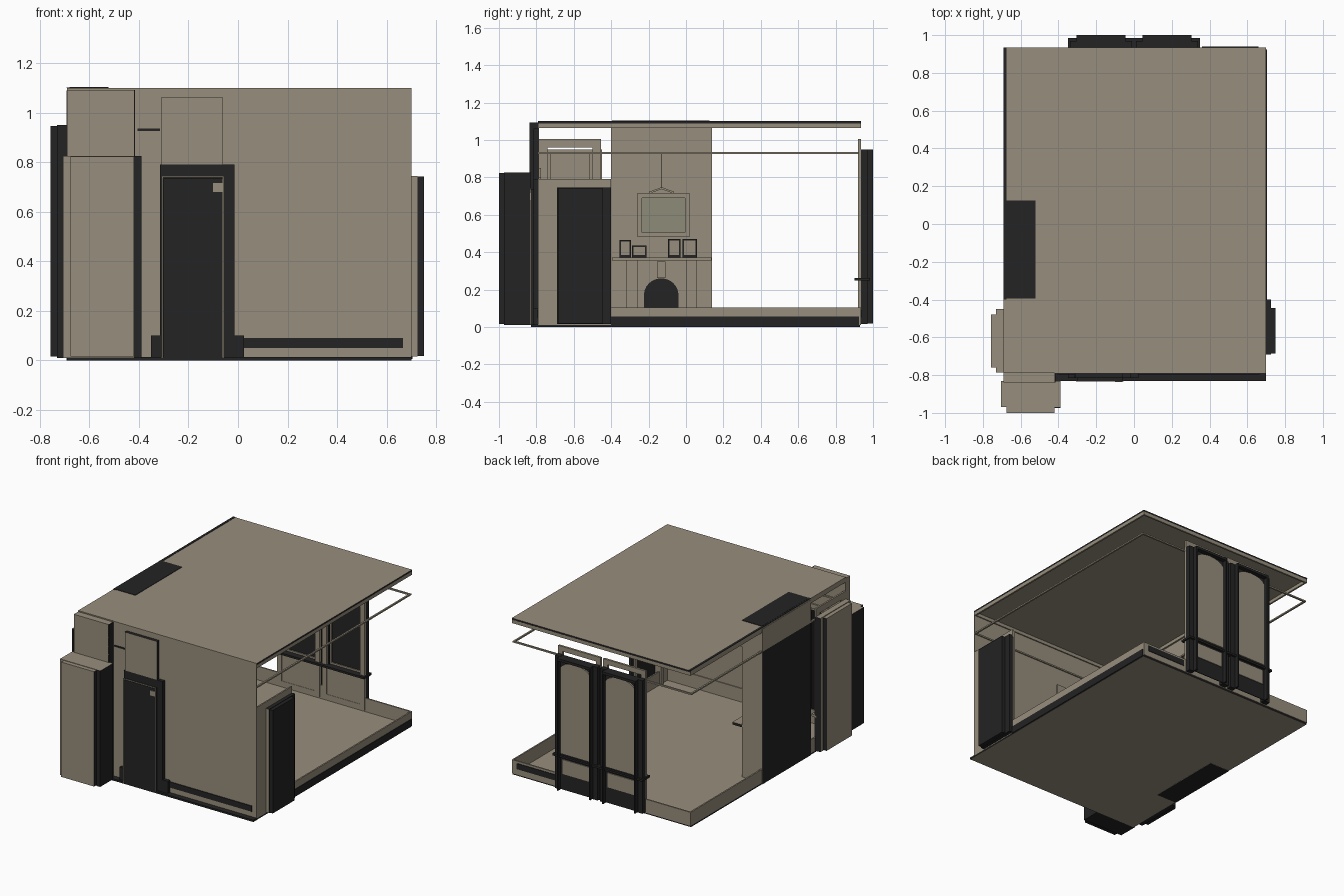
import bpy, bmesh, math
from mathutils import Vector

if "Cube" in bpy.data.objects:
    bpy.data.objects.remove(bpy.data.objects["Cube"])


def material(name, rgb):
    m = bpy.data.materials.new(name)
    m.diffuse_color = (*rgb, 1)
    m.use_nodes = True
    m.node_tree.nodes["Principled BSDF"].inputs["Base Color"].default_value = m.diffuse_color
    return m


TAN = material("warm_taupe", (0.31, 0.27, 0.205))
DARK = material("charcoal", (0.017, 0.017, 0.017))
SAGE = material("canvas_sage", (0.27, 0.26, 0.19))
DIRS = {"+x": (1, 0, 0), "-x": (-1, 0, 0), "+y": (0, 1, 0),
        "-y": (0, -1, 0), "+z": (0, 0, 1), "-z": (0, 0, -1)}


def finish(name, bm, mats):
    mesh = bpy.data.meshes.new(name)
    bm.to_mesh(mesh)
    bm.free()
    for m in mats:
        mesh.materials.append(m)
    ob = bpy.data.objects.new(name, mesh)
    bpy.context.collection.objects.link(ob)
    return ob


def box(name, x, y, z, mat=TAN, other="", omit="", second=DARK):
    """Box from ranges; 'other' sides get the second colour, 'omit' sides stay open."""
    bm = bmesh.new()
    bmesh.ops.create_cube(bm, size=1)
    for v in bm.verts:
        v.co = Vector([(r[0] + r[1]) / 2 + c * (r[1] - r[0]) for c, r in zip(v.co, (x, y, z))])
    bm.normal_update()
    drop = []
    for f in bm.faces:
        key = next(k for k, d in DIRS.items() if f.normal.dot(Vector(d)) > 0.9)
        f.material_index = int(key in other.split())
        if key in omit.split():
            drop.append(f)
    bmesh.ops.delete(bm, geom=drop, context="FACES")
    return finish(name, bm, [mat, second])


def arch(name, axis, at, depth, u, z0, spring, top, mat):
    """Plate with a curved top, facing along axis x or y."""
    pts = [(u[0], z0), (u[1], z0)]
    mid, half = (u[0] + u[1]) / 2, (u[1] - u[0]) / 2
    for i in range(13):
        a = math.pi * i / 12
        pts.append((mid + half * math.cos(a), spring + (top - spring) * math.sin(a)))
    bm = bmesh.new()
    place = (lambda p: (at, p[0], p[1])) if axis == "x" else (lambda p: (p[0], at, p[1]))
    face = bm.faces.new([bm.verts.new(place(p)) for p in pts])
    new = bmesh.ops.extrude_face_region(bm, geom=[face])["geom"]
    step = Vector((depth, 0, 0)) if axis == "x" else Vector((0, depth, 0))
    bmesh.ops.translate(bm, vec=step, verts=[g for g in new if isinstance(g, bmesh.types.BMVert)])
    bmesh.ops.recalc_face_normals(bm, faces=bm.faces)
    return finish(name, bm, [mat])


def frame(name, axis, at, u, z, w, mat=TAN, bottom=True):
    """Four trim strips; at is the depth range along axis."""
    bars = [((u[0], u[0] + w), z), ((u[1] - w, u[1]), z),
            ((u[0] + w, u[1] - w), (z[1] - w, z[1]))]
    if bottom:
        bars.append(((u[0] + w, u[1] - w), (z[0], z[0] + w)))
    for i, (a, h) in enumerate(bars):
        if axis == "x":
            box(f"{name}_{i}", at, a, h, mat)
        else:
            box(f"{name}_{i}", a, at, h, mat)


X, Y = (-0.69, 0.70), (-0.79, 0.935)

# Floor and ceiling
box("floor_slab", X, (-0.83, 0.93), (0, 0.01), TAN, "+x -x -y +y")
box("floor_front_edge", (-0.42, 0.70), (-0.83, -0.792), (0.01, 0.013), DARK)
box("ceiling", X, Y, (1.088, 1.10), TAN, "+x +y")
box("ceiling_side_strip", (-0.692, -0.675), (-0.40, 0.935), (1.099, 1.102), DARK)

# Cornice, picture rail and skirting run round the room
for n, z, t, ys in (("cornice", (1.065, 1.089), 0.012, Y),
                    ("picture_rail", (0.925, 0.935), 0.012, (-0.78, 0.925)),
                    ("skirting", (0.01, 0.105), 0.01, Y)):
    box(n + "_left", (X[0], X[0] + t), ys, z)
    box(n + "_right", (X[1] - t, X[1]), ys, z)
    box(n + "_back", X, (ys[1] - t, ys[1]), z)
    box(n + "_front", X, (-0.79, -0.79 + t), z)
box("skirting_right_base", (0.70, 0.704), (-0.40, 0.925), (0.005, 0.055), DARK)
box("skirting_back_slot", (0.36, 0.66), (0.935, 0.939), (0.05, 0.09), DARK)
box("skirting_front_slot", (0.0, 0.665), (-0.797, -0.79), (0.05, 0.09), DARK)

# Front wall with an opening for the bay
box("front_wall", (-0.42, 0.70), (-0.792, -0.786), (0.01, 1.10))
box("front_wall_over_bay", (-0.69, -0.42), (-0.838, -0.786), (0.80, 1.092), TAN, "+x")
box("front_wall_bay_jamb", (-0.425, -0.415), (-0.838, -0.786), (0.01, 1.092), DARK)
box("rail_end", (-0.405, -0.315), (-0.797, -0.79), (0.925, 0.935), DARK)

# Front bay: stepped shell, open to the room
box("front_bay_collar", (-0.705, -0.39), (-0.97, -0.83), (0.01, 0.825), TAN, "+x -x -z", "+y")
box("front_bay_panel", (-0.675, -0.42), (-1.0, -0.97), (0.015, 0.822), TAN, "+x -x -z", "+y")
box("front_bay_edge", (-0.42, -0.39), (-0.974, -0.97), (0.01, 0.825), DARK)
frame("front_bay_trim", "y", (-0.785, -0.775), (-0.68, -0.39), (0.01, 0.85), 0.03, TAN, False)

# Front door
box("front_door_frame", (-0.315, -0.015), (-0.815, -0.792), (0.01, 0.79), DARK)
box("front_door_leaf", (-0.30, -0.06), (-0.832, -0.815), (0.01, 0.735), DARK)
frame("front_door_bead", "y", (-0.835, -0.83), (-0.308, -0.056), (0.012, 0.744), 0.006, TAN, False)
box("front_door_catch", (-0.10, -0.062), (-0.836, -0.832), (0.68, 0.715))
box("front_door_header", (-0.31, -0.06), (-0.815, -0.79), (0.79, 1.06), TAN, "+x -x +z")
for i, x in enumerate((-0.35, -0.015)):
    box(f"front_door_block_{i}", (x, x + 0.04), (-0.815, -0.79), (0.012, 0.10), DARK)
frame("front_door_inner_trim", "y", (-0.786, -0.775), (-0.34, 0.0), (0.01, 0.80), 0.035, TAN, False)

# Left bay: stepped shell with inner trim
box("left_bay_collar", (-0.73, -0.69), (-0.785, -0.45), (0.01, 0.95), TAN, "-y +y -z", "+x")
box("left_bay_panel", (-0.757, -0.73), (-0.76, -0.48), (0.015, 0.945), TAN, "-y +y -z", "+x")
frame("left_bay_trim", "x", (-0.692, -0.68), (-0.785, -0.455), (0.01, 1.005), 0.045)
box("left_bay_apron", (-0.692, -0.682), (-0.74, -0.50), (0.05, 0.25))
box("left_bay_sill", (-0.70, -0.66), (-0.785, -0.45), (0.245, 0.262))
frame("left_bay_sash", "x", (-0.71, -0.70), (-0.74, -0.50), (0.262, 0.95), 0.015)

# Right wall piece and its door
box("right_wall_strip", (0.69, 0.70), (-0.79, -0.69), (0.01, 0.79))
box("right_wall_header", (0.69, 0.70), (-0.69, -0.40), (0.735, 0.79))
box("right_door_shell", (0.70, 0.725), (-0.69, -0.40), (0.015, 0.745), TAN, "+x +y +z -z", "-x")
box("right_door_panel", (0.725, 0.75), (-0.685, -0.445), (0.018, 0.742), DARK, "", "-x")
frame("right_door_inner_trim", "x", (0.678, 0.69), (-0.72, -0.40), (0.01, 0.78), 0.03, TAN, False)

# Two back windows, mirrored
for side, s in (("left", -1), ("right", 1)):
    def span(a, b):
        return tuple(sorted((s * a, s * b)))
    n = side + "_window"
    for i, (a, b) in enumerate(((0.01, 0.05), (0.30, 0.34))):
        box(f"{n}_jamb_{i}", span(a, b), (0.935, 0.97), (0.015, 0.95), DARK)
    for i, (a, b) in enumerate(((0.045, 0.055), (0.295, 0.305))):
        box(f"{n}_edge_{i}", span(a, b), (0.935, 1.0), (0.018, 0.948), DARK)
    box(n + "_head", span(0.05, 0.30), (0.935, 1.0), (0.93, 0.948), DARK)
    box(n + "_back", span(0.055, 0.295), (0.965, 0.97), (0.02, 0.935), DARK)
    arch(n + "_pane", "y", 0.972, 0.01, span(0.06, 0.29), 0.275, 0.87, 0.925, TAN)
    box(n + "_lower_panel", span(0.07, 0.28), (0.972, 0.978), (0.13, 0.235))
    box(n + "_sill", span(0.0, 0.35), (0.90, 0.985), (0.248, 0.262), DARK)
    frame(n + "_inner_trim", "y", (0.92, 0.935), span(0.01, 0.34), (0.02, 1.005), 0.035)
    box(n + "_inner_apron", span(0.045, 0.305), (0.922, 0.932), (0.05, 0.25))
    frame(n + "_sash", "y", (0.945, 0.955), span(0.055, 0.295), (0.262, 0.93), 0.012)

# Chimney breast
C = (-0.40, 0.14)
box("chimney_lower", (-0.692, -0.535), C, (-0.001, 0.93), TAN, "-x -z")
box("chimney_upper", (-0.692, -0.535), C, (0.93, 1.09))
box("chimney_cap", (-0.68, -0.522), (-0.395, 0.125), (1.09, 1.103), DARK)
box("chimney_rail", (-0.535, -0.523), C, (0.925, 0.935))
box("chimney_cornice", (-0.535, -0.523), C, (1.065, 1.089))

# Fireplace and mantel
box("fire_surround", (-0.535, -0.505), (-0.32, 0.06), (0.01, 0.355))
for i, y in enumerate((-0.32, 0.0)):
    box(f"fire_pilaster_{i}", (-0.505, -0.495), (y, y + 0.06), (0.01, 0.355))
arch("fire_opening", "x", -0.505, 0.006, (-0.225, -0.04), 0.01, 0.17, 0.26, DARK)
box("fire_keystone", (-0.505, -0.495), (-0.155, -0.11), (0.262, 0.35))
box("mantel_shelf", (-0.54, -0.455), (-0.395, 0.135), (0.355, 0.372), TAN, "+y -y -z")

# Small frames on the mantel
for i, (y0, y1, h) in enumerate(((-0.355, -0.295, 0.465), (-0.29, -0.21, 0.435),
                                 (-0.095, -0.03, 0.47), (-0.02, 0.06, 0.47))):
    box(f"mantel_frame_{i}", (-0.50, -0.49), (y0, y1), (0.372, h), DARK)
    box(f"mantel_picture_{i}", (-0.49, -0.486), (y0 + 0.008, y1 - 0.008), (0.384, h - 0.008))

# Hung picture with cord and bow
box("picture_canvas", (-0.533, -0.52), (-0.24, 0.0), (0.50, 0.70), SAGE)
frame("picture_frame", "x", (-0.533, -0.51), (-0.26, 0.02), (0.48, 0.715), 0.025)
box("picture_cord", (-0.53, -0.526), (-0.132, -0.128), (0.74, 0.93), DARK)
for i, s in enumerate((-1, 1)):
    bow = box(f"picture_bow_{i}", (-0.004, 0.004), (-0.035, 0.035), (-0.005, 0.005))
    bow.location = (-0.525, -0.13 + s * 0.033, 0.73)
    bow.rotation_euler.x = -s * 0.35
